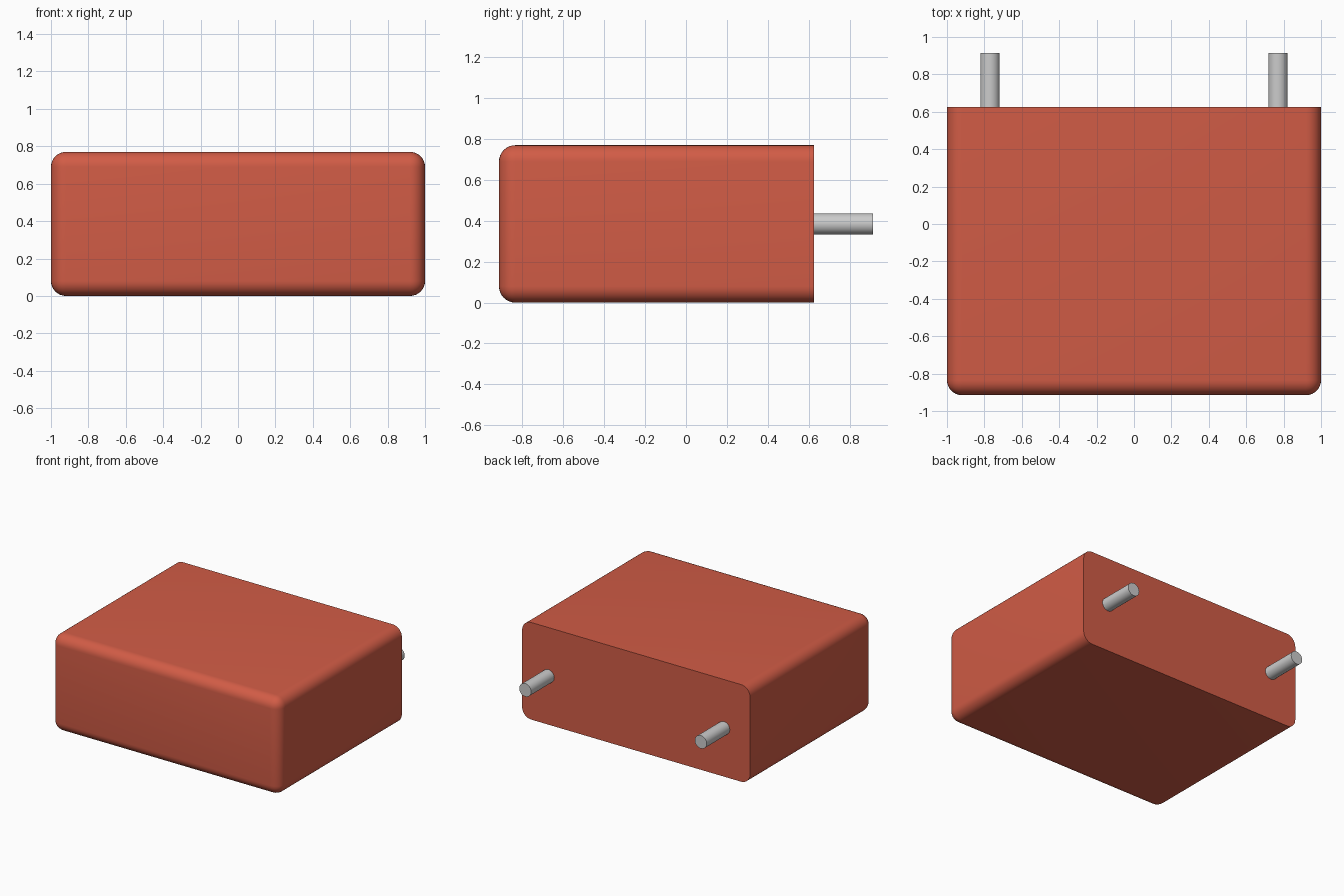
import bpy, bmesh, math
from mathutils import Matrix, Vector

if "Cube" in bpy.data.objects:
    bpy.data.objects.remove(bpy.data.objects["Cube"])

FRONT, BACK, TIP = -0.915, 0.625, 0.915
HEIGHT, RADIUS = 0.77, 0.08


def finish(bm, name, material=None):
    mesh = bpy.data.meshes.new(name)
    bm.to_mesh(mesh)
    bm.free()
    obj = bpy.data.objects.new(name, mesh)
    bpy.context.collection.objects.link(obj)
    if material:
        mesh.materials.append(material)
    bpy.ops.object.select_all(action='DESELECT')
    obj.select_set(True)
    bpy.context.view_layer.objects.active = obj
    bpy.ops.object.shade_smooth_by_angle(angle=math.radians(35))
    return obj


red = bpy.data.materials.new("red_coating")
red.diffuse_color = (0.64, 0.107, 0.061, 1)
red.use_nodes = True
red.node_tree.nodes["Principled BSDF"].inputs["Base Color"].default_value = red.diffuse_color

# Body: box with every edge rounded except those around the flat back
bm = bmesh.new()
bmesh.ops.create_cube(bm, size=1)
bmesh.ops.scale(bm, vec=(2, BACK - FRONT, HEIGHT), verts=bm.verts)
bmesh.ops.translate(bm, vec=(0, (BACK + FRONT) / 2, HEIGHT / 2), verts=bm.verts)
edges = [e for e in bm.edges if not all(v.co.y > BACK - 0.01 for v in e.verts)]
bmesh.ops.bevel(bm, geom=edges, offset=RADIUS, segments=8, profile=0.5, affect='EDGES')
finish(bm, "body", red)

# Two lead pins, starting slightly inside the back face
for side, x in (("left", -0.77), ("right", 0.77)):
    start = BACK - 0.02
    bm = bmesh.new()
    place = Matrix.Translation(Vector((x, (start + TIP) / 2, HEIGHT / 2))) @ Matrix.Rotation(math.pi / 2, 4, 'X')
    bmesh.ops.create_cone(bm, cap_ends=True, segments=32, radius1=0.052,
                          radius2=0.052, depth=TIP - start, matrix=place)
    finish(bm, side + "_pin")
